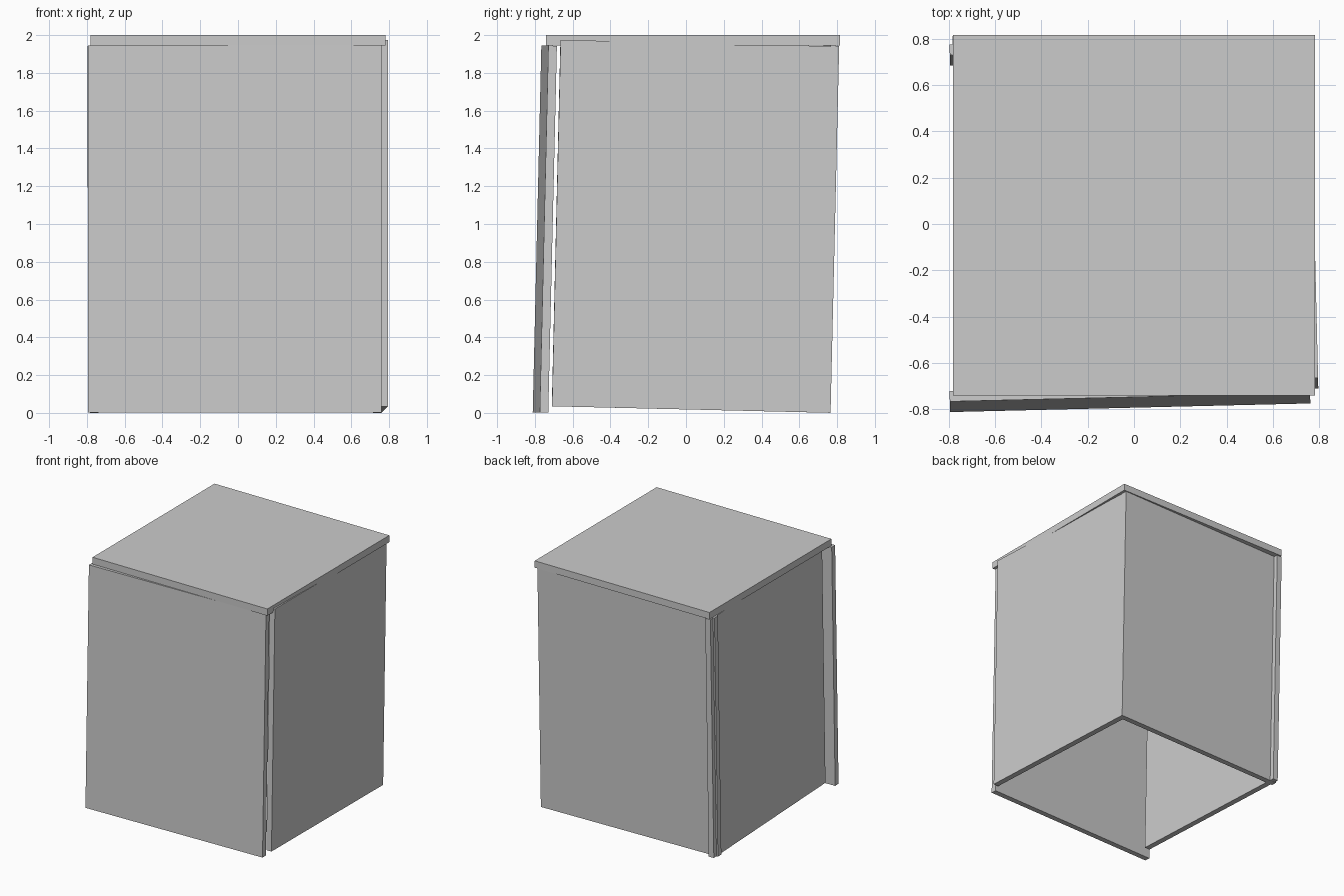
import bpy
from mathutils import Matrix

if "Cube" in bpy.data.objects:
    bpy.data.objects.remove(bpy.data.objects["Cube"])

TILT = Matrix.Rotation(0.024, 4, 'Z') @ Matrix.Rotation(-0.0235, 4, 'X')
T = 0.045  # panel thickness


def panel(name, size, centre, tilt=TILT):
    bpy.ops.mesh.primitive_cube_add(size=1)
    ob = bpy.context.object
    ob.name = ob.data.name = name
    ob.data.transform(tilt @ Matrix.Diagonal((*size, 1)))
    ob.location = centre
    return ob


# level lid
panel("lid", (1.56, 1.555, 0.055), (0, 0.0375, 1.9725), Matrix.Identity(4))

# front and back walls, leaning slightly
for name, y in (("front_panel", -0.7475), ("back_panel", 0.747)):
    panel(name, (1.555, T, 1.943), (-0.0175, y, 0.9725))

# side walls, set back from the front wall by a narrow gap
for name, x in (("right_panel", 0.7545), ("left_panel", -0.7435)):
    panel(name, (T, 1.475, 1.94), (x, 0.05, 0.9875))
